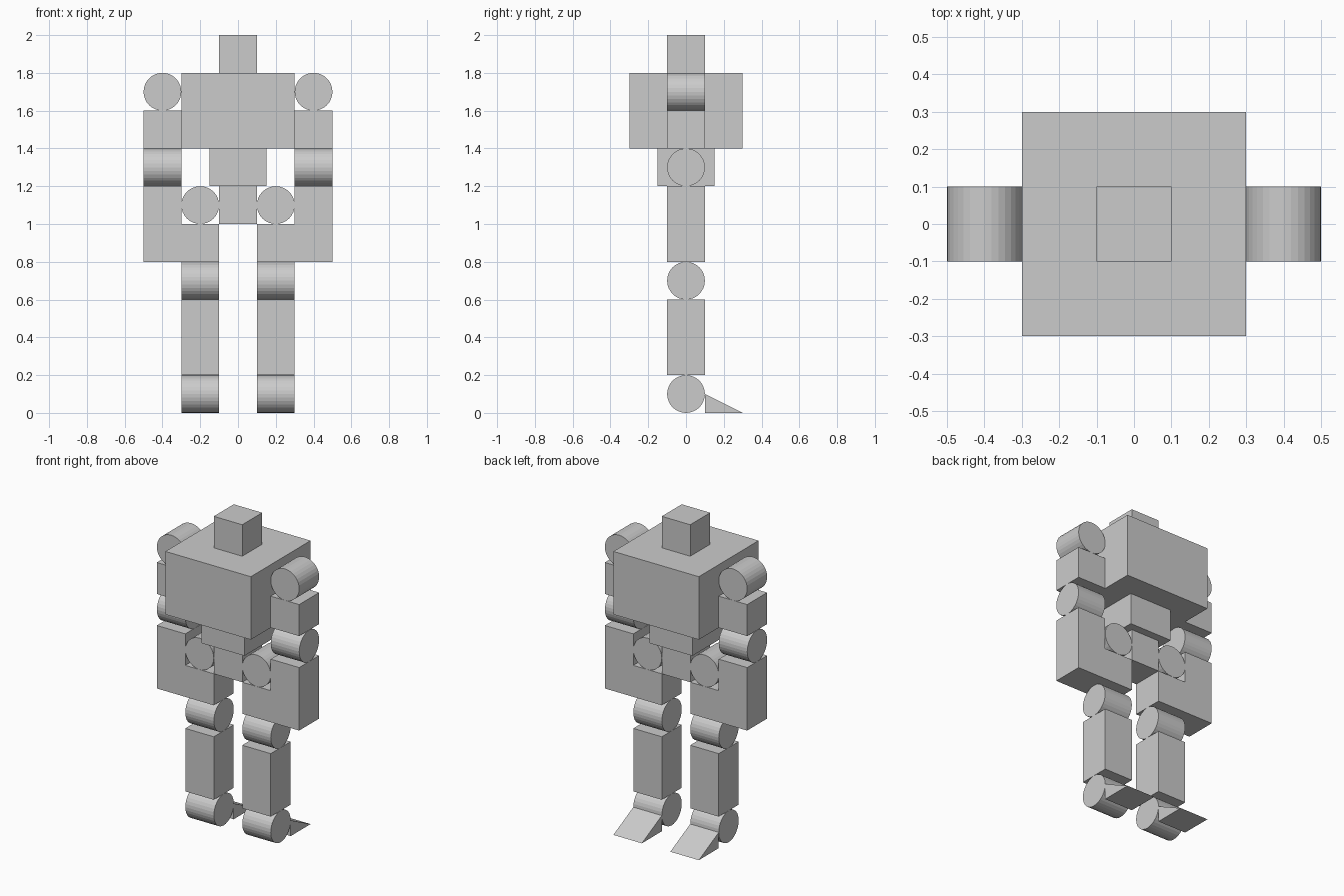
import bpy, bmesh, math
from mathutils import Matrix

if "Cube" in bpy.data.objects:
    bpy.data.objects.remove(bpy.data.objects["Cube"])

grey = bpy.data.materials.new("plain grey")
grey.diffuse_color = (0.6, 0.6, 0.6, 1)
grey.use_nodes = True
grey.node_tree.nodes["Principled BSDF"].inputs["Base Color"].default_value = grey.diffuse_color


def finish(name, bm):
    bmesh.ops.recalc_face_normals(bm, faces=bm.faces)
    mesh = bpy.data.meshes.new(name)
    bm.to_mesh(mesh)
    bm.free()
    mesh.materials.append(grey)
    obj = bpy.data.objects.new(name, mesh)
    bpy.context.collection.objects.link(obj)
    return obj


def box(name, x, z0, z1, width=0.2, depth=0.2):
    bm = bmesh.new()
    m = Matrix.Translation((x, 0, (z0 + z1) / 2)) @ Matrix.Diagonal((width, depth, z1 - z0, 1))
    bmesh.ops.create_cube(bm, size=1, matrix=m)
    return finish(name, bm)


def joint(name, x, z, axis):
    """Cylinder joint lying along the x or y axis."""
    bm = bmesh.new()
    turn = Matrix.Rotation(math.pi / 2, 4, 'Y' if axis == 'X' else 'X')
    bmesh.ops.create_cone(bm, cap_ends=True, segments=32, radius1=0.1, radius2=0.1,
                          depth=0.2, matrix=Matrix.Translation((x, 0, z)) @ turn)
    return finish(name, bm)


def wedge(name, x):
    """Triangular foot sloping down towards +y."""
    bm = bmesh.new()
    profile = [(0.1, 0), (0.3, 0), (0.1, 0.1)]
    face = bm.faces.new([bm.verts.new((x - 0.1, y, z)) for y, z in profile])
    ext = bmesh.ops.extrude_face_region(bm, geom=[face])
    verts = [v for v in ext["geom"] if isinstance(v, bmesh.types.BMVert)]
    bmesh.ops.translate(bm, verts=verts, vec=(0.2, 0, 0))
    return finish(name, bm)


# Central body
box("head", 0, 1.8, 2.0)
box("chest", 0, 1.4, 1.8, 0.6, 0.6)
box("waist", 0, 1.2, 1.4, 0.3, 0.3)
box("pelvis", 0, 1.0, 1.2)

for side, s in (("left", -1), ("right", 1)):
    # Arm
    joint(f"{side}_shoulder", 0.4 * s, 1.7, 'Y')
    box(f"{side}_upper_arm", 0.4 * s, 1.4, 1.6)
    joint(f"{side}_elbow", 0.4 * s, 1.3, 'X')
    box(f"{side}_forearm", 0.4 * s, 0.8, 1.2)
    # Leg
    joint(f"{side}_hip", 0.2 * s, 1.1, 'Y')
    box(f"{side}_thigh", 0.2 * s, 0.8, 1.0)
    joint(f"{side}_knee", 0.2 * s, 0.7, 'X')
    box(f"{side}_shin", 0.2 * s, 0.2, 0.6)
    joint(f"{side}_ankle", 0.2 * s, 0.1, 'X')
    wedge(f"{side}_foot", 0.2 * s)
